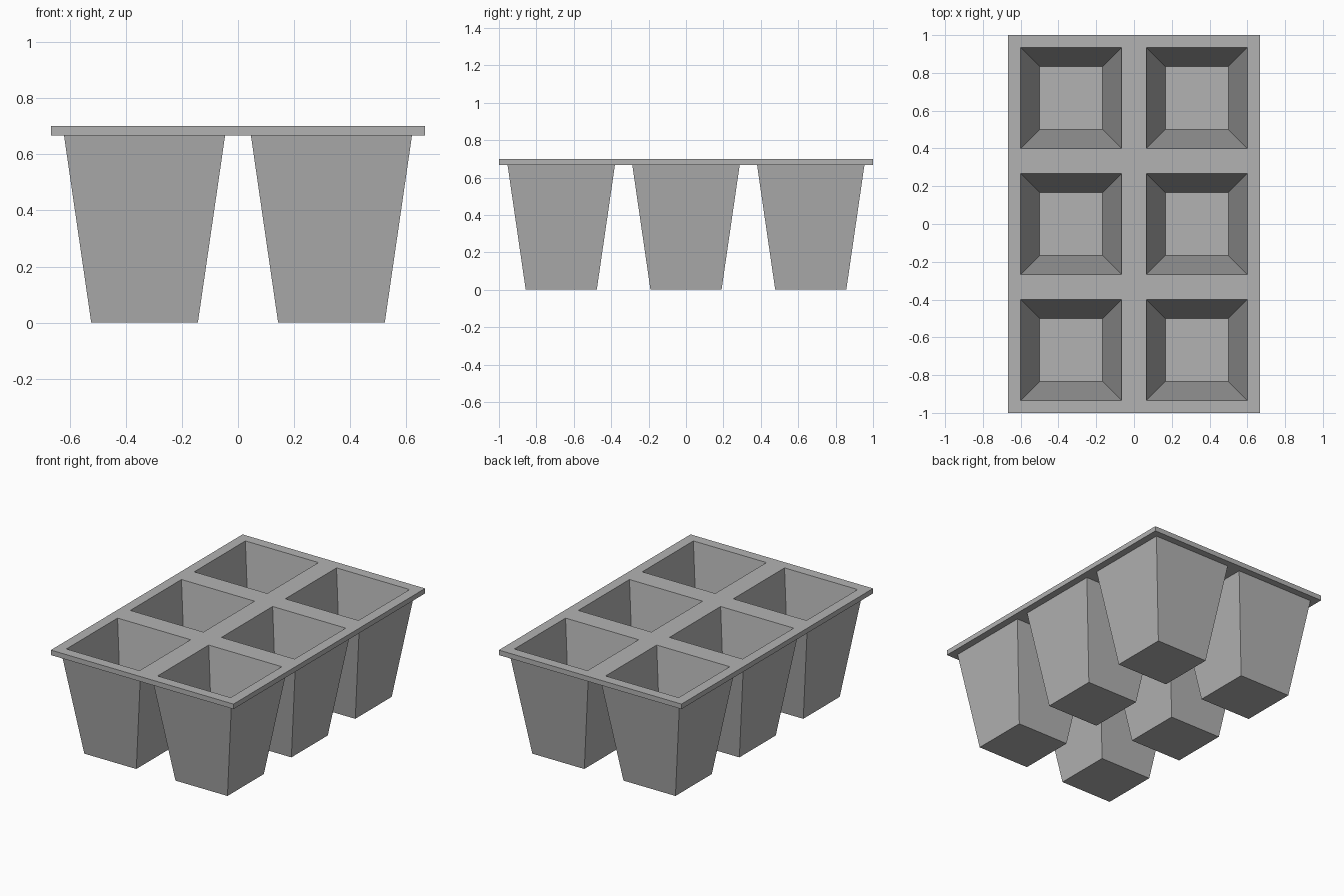
import bpy
import bmesh

cube = bpy.data.objects.get("Cube")
if cube:
    bpy.data.objects.remove(cube, do_unlink=True)

# Overall proportions
HALF_X, HALF_Y = 0.667, 1.0
TOP, UNDERSIDE, FLOOR = 0.70, 0.667, 0.025
CELL_X = (-0.333, 0.333)
CELL_Y = (-0.667, 0.0, 0.667)
INNER_TOP, INNER_FLOOR = 0.267, 0.167
OUTER_TOP, OUTER_BASE = 0.287, 0.19

plastic = bpy.data.materials.new("grey plastic")
plastic.use_nodes = True
colour = (0.45, 0.45, 0.45, 1)
plastic.diffuse_color = colour
plastic.node_tree.nodes["Principled BSDF"].inputs["Base Color"].default_value = colour

bm = bmesh.new()


def cuts(centres, half, edge):
    """Outer edges plus both sides of every cell opening."""
    return [-edge] + [c + s * half for c in centres for s in (-1, 1)] + [edge]


def lattice(half, z):
    """Flat sheet with one square opening per cell."""
    grid = [[bm.verts.new((x, y, z)) for y in cuts(CELL_Y, half, HALF_Y)]
            for x in cuts(CELL_X, half, HALF_X)]
    for i in range(len(grid) - 1):
        for j in range(len(grid[0]) - 1):
            if not (i % 2 and j % 2):
                bm.faces.new((grid[i][j], grid[i + 1][j],
                              grid[i + 1][j + 1], grid[i][j + 1]))
    return grid


def perimeter(grid):
    return ([row[0] for row in grid] + grid[-1][1:]
            + [row[-1] for row in grid[-2::-1]] + grid[0][-2:0:-1])


def walls(upper, lower):
    for k in range(len(upper)):
        n = (k + 1) % len(upper)
        bm.faces.new((upper[k], lower[k], lower[n], upper[n]))


def tapered_cup(grid, i, j, x, y, half, z):
    """Four sloping walls and a floor hung from one opening."""
    rim = [grid[i][j], grid[i + 1][j], grid[i + 1][j + 1], grid[i][j + 1]]
    base = [bm.verts.new((x + a * half, y + b * half, z))
            for a, b in ((-1, -1), (1, -1), (1, 1), (-1, 1))]
    walls(rim, base)
    bm.faces.new(base)


# Rim plate
top = lattice(INNER_TOP, TOP)
under = lattice(OUTER_TOP, UNDERSIDE)
walls(perimeter(top), perimeter(under))

# Inside and outside of each cell
for i, x in enumerate(CELL_X):
    for j, y in enumerate(CELL_Y):
        tapered_cup(top, 2 * i + 1, 2 * j + 1, x, y, INNER_FLOOR, FLOOR)
        tapered_cup(under, 2 * i + 1, 2 * j + 1, x, y, OUTER_BASE, 0)

bmesh.ops.recalc_face_normals(bm, faces=bm.faces)
mesh = bpy.data.meshes.new("seedling_tray")
bm.to_mesh(mesh)
bm.free()
mesh.materials.append(plastic)
tray = bpy.data.objects.new("seedling_tray", mesh)
bpy.context.collection.objects.link(tray)
